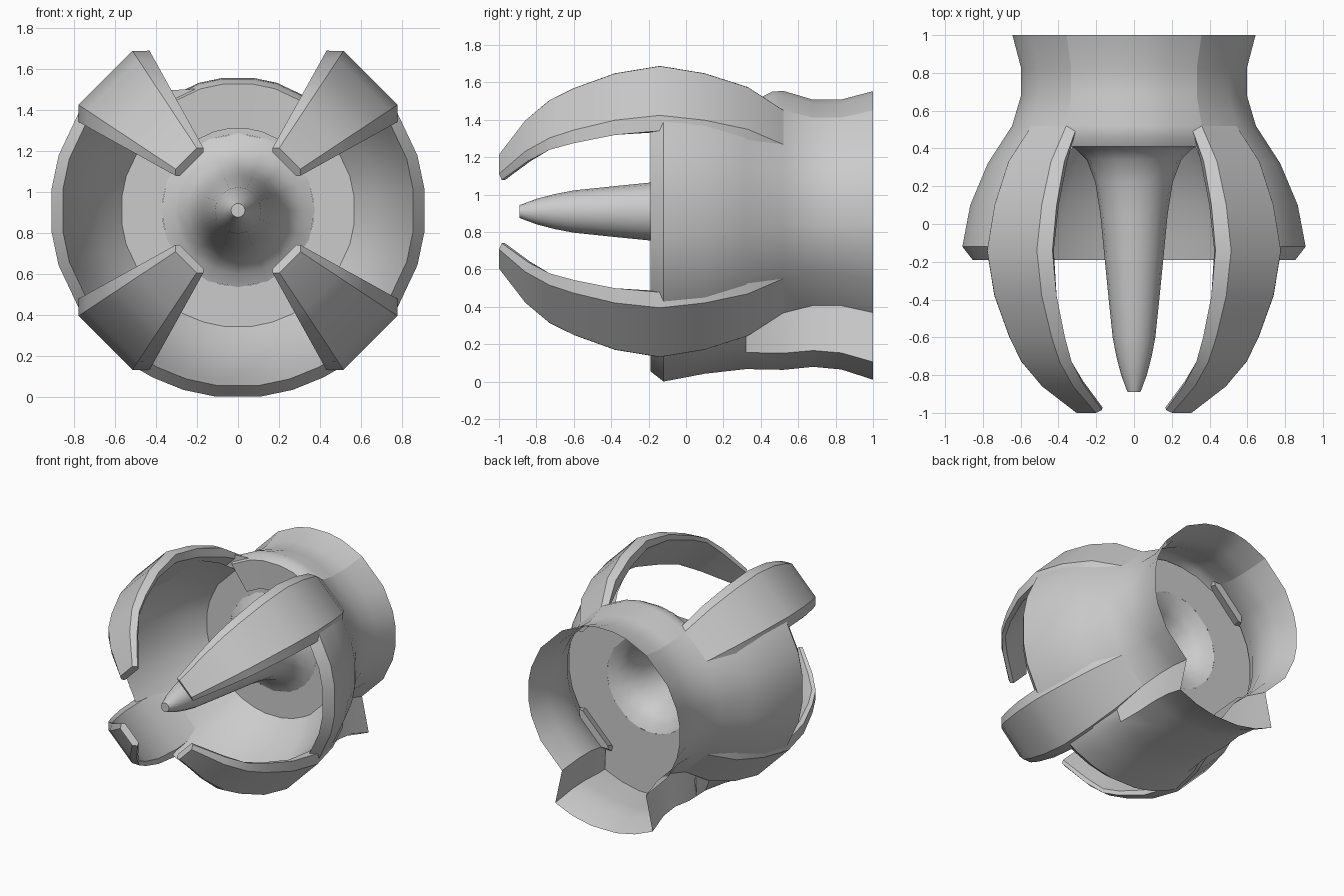
import bpy, bmesh
from math import sin, cos, radians

if "Cube" in bpy.data.objects:
    bpy.data.objects.remove(bpy.data.objects["Cube"])

ZC = 0.909  # height of the long axis


def pt(t, r, y):
    """Point at angle t (degrees from straight up), radius r, depth y."""
    return (r * sin(radians(t)), y, ZC + r * cos(radians(t)))


def loft(name, rows, closed=False, caps=False, angle=32):
    """Skin a list of equal-length point rows."""
    bm = bmesh.new()
    vs = [[bm.verts.new(p) for p in row] for row in rows]
    n = len(rows[0])
    for a, b in zip(vs, vs[1:]):
        for i in range(n if closed else n - 1):
            j = (i + 1) % n
            bm.faces.new((a[i], a[j], b[j], b[i]))
    if caps:
        bm.faces.new(vs[0])
        bm.faces.new(vs[-1])
    bmesh.ops.recalc_face_normals(bm, faces=bm.faces)
    me = bpy.data.meshes.new(name)
    bm.to_mesh(me)
    bm.free()
    ob = bpy.data.objects.new(name, me)
    bpy.context.collection.objects.link(ob)
    bpy.ops.object.select_all(action='DESELECT')
    ob.select_set(True)
    bpy.context.view_layer.objects.active = ob
    bpy.ops.object.shade_smooth_by_angle(angle=radians(angle))
    return ob


OFFS = [-33.5, -17, -6.7, 6.7, 17, 33.5]
side_r = [90 + o for o in OFFS]
bottom = [180 + o for o in [-33.5, -27.3, -17, -6.7, 6.7, 17, 27.3, 33.5]]
side_l = [270 + o for o in OFFS]
top = [360 + o for o in OFFS]

# Shell: inner wall, front rim, outer wall, flared back (y, radius)
inner = [(.43, .57), (.3, .675), (.1, .775), (-.08, .83), (-.19, .86), (-.12, .915), (.1, .873)]
back = [(.32, .78), (.52, .65), (.68, .602), (.83, .603), (1, .648)]
flap_r = [.848, .852, .836, .85, .905]


def shell_row(t):
    row = [pt(t, r, y) for y, r in inner]
    in_flap = abs(t - 180) < 30
    for (y, r), f in zip(back, flap_r):
        row.append(pt(t, f if in_flap else r, y))
    return row


angles = [33.5] + side_r + bottom + side_l + [326.5]
loft("shell_with_bottom_flap", [shell_row(t) for t in angles])

# Back collar above the open top window
collar = [(.42, .40), (.41, .62), (.46, .645)] + back[1:]
loft("top_collar", [[pt(t, r, y) for y, r in collar] for t in top])

# Flat floor ring, reaching the shell all round
ring = side_r + bottom + side_l + top


def floor_r(t):
    if abs(t - 180) < 30:
        return .85
    return .62 if t > 330 else .70


loft("floor_ring", [[pt(t, .37, .43) for t in ring],
                    [pt(t, floor_r(t), .43) for t in ring]], closed=True)

# Central spike flaring into the floor, hollow from behind
spike = [(-.89, .034), (-.8, .068), (-.7, .094), (-.6, .113), (-.4, .134), (-.19, .155),
         (.05, .178), (.22, .205), (.34, .25), (.40, .31), (.43, .375)]
N = 16
rows = [[pt(360 * i / N, r, y) for i in range(N)] for y, r in spike]
spike_ob = loft("centre_spike", [[pt(360 * i / N, .001, -.89) for i in range(N)]] + rows,
                closed=True)

# Four curved claws: (y, outer radius, thickness)
claw = [(.52, .65, .05), (.33, .797, .10), (.1, .885, .10), (-.14, .932, .095),
        (-.38, .885, .075), (-.6, .79, .065), (-.73, .713, .06), (-.86, .583, .05),
        (-1, .365, .035)]
for label, mid in (("top_right", 45), ("bottom_right", 135),
                   ("bottom_left", 225), ("top_left", 315)):
    rows = []
    for y, r, th in claw:
        yi = y + (.03 if y < -.8 else 0)
        rows.append([pt(mid - 11.5, r, y), pt(mid + 11.5, r, y),
                     pt(mid + 16, r * .955, (y + yi) / 2), pt(mid + 14.5, r - th, yi),
                     pt(mid - 14.5, r - th, yi), pt(mid - 16, r * .955, (y + yi) / 2)])
    loft("claw_" + label, rows, closed=True, caps=True, angle=28)
